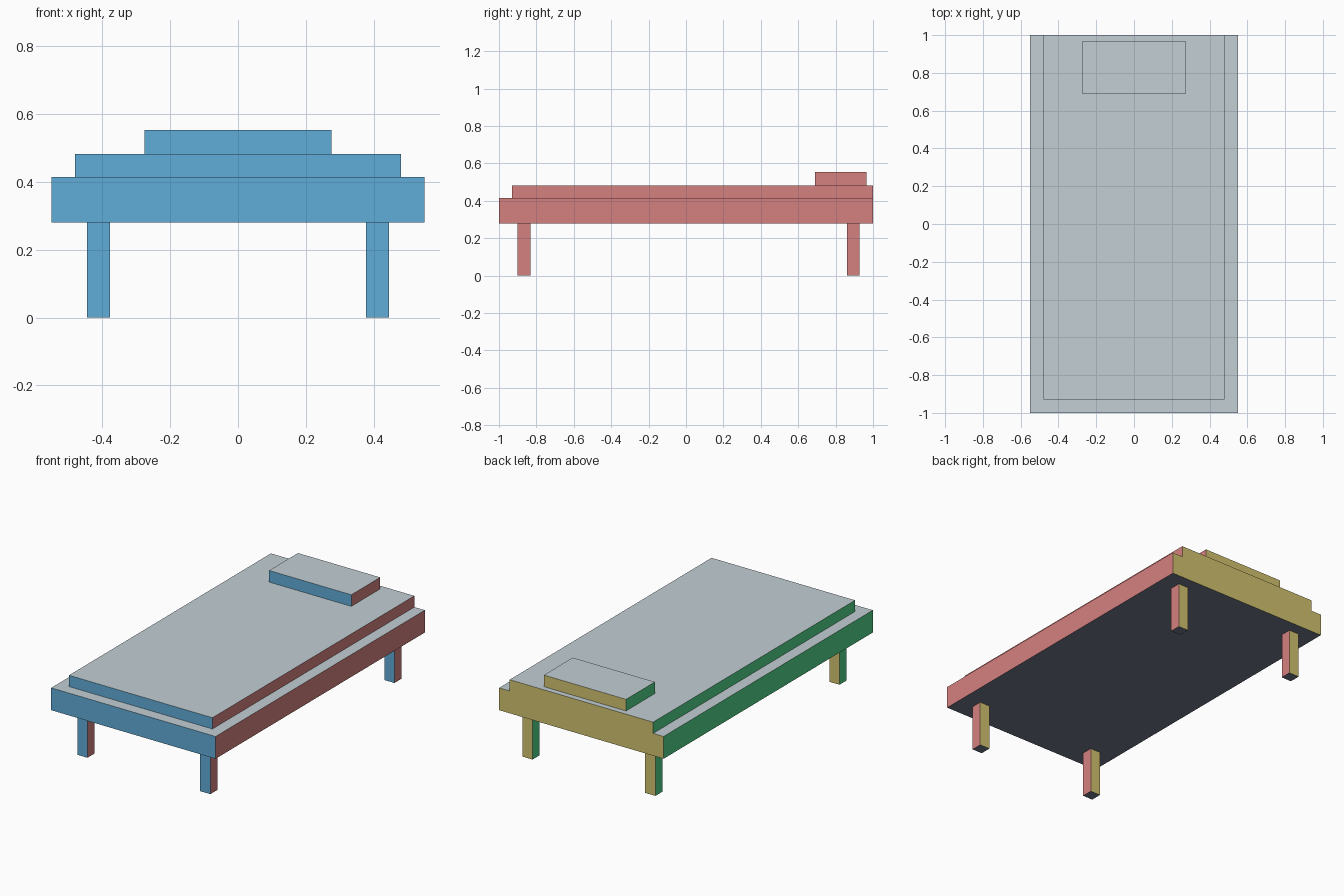
import bpy
import bmesh

cube = bpy.data.objects.get("Cube")
if cube:
    bpy.data.objects.remove(cube, do_unlink=True)


def linear(c):
    c /= 255
    return c / 12.92 if c <= 0.04045 else ((c + 0.055) / 1.055) ** 2.4


def make_material(name, rgb):
    mat = bpy.data.materials.new(name)
    mat.use_nodes = True
    color = tuple(linear(c) for c in rgb) + (1.0,)
    mat.diffuse_color = color
    mat.node_tree.nodes["Principled BSDF"].inputs["Base Color"].default_value = color
    return mat


# One colour for each direction a face can point: (axis, sign)
SIDES = {
    (1, -1): make_material("sky blue", (96, 172, 216)),
    (1, 1): make_material("straw yellow", (211, 196, 111)),
    (0, 1): make_material("dusty pink", (213, 128, 128)),
    (0, -1): make_material("leaf green", (82, 212, 137)),
    (2, 1): make_material("pale grey", (195, 207, 213)),
    (2, -1): make_material("slate grey", (112, 120, 139)),
}
KEYS = list(SIDES)


def box(name, x, y, z):
    """Box between (min, max) limits, coloured by face direction."""
    bm = bmesh.new()
    bmesh.ops.create_cube(bm, size=1)
    for v in bm.verts:
        for i, (lo, hi) in enumerate((x, y, z)):
            v.co[i] = hi if v.co[i] > 0 else lo
    bm.normal_update()
    for f in bm.faces:
        axis = max(range(3), key=lambda i: abs(f.normal[i]))
        f.material_index = KEYS.index((axis, 1 if f.normal[axis] > 0 else -1))
    mesh = bpy.data.meshes.new(name)
    bm.to_mesh(mesh)
    bm.free()
    for mat in SIDES.values():
        mesh.materials.append(mat)
    obj = bpy.data.objects.new(name, mesh)
    bpy.context.collection.objects.link(obj)
    return obj


# Bed base, mattress flush with the back end, and pillow
box("bed_frame", (-0.55, 0.55), (-1.0, 1.0), (0.28, 0.415))
box("mattress", (-0.48, 0.48), (-0.93, 1.0), (0.415, 0.483))
box("pillow", (-0.275, 0.275), (0.69, 0.966), (0.483, 0.553))

# Four square legs
LEG = 0.068
for end, y in (("front", -0.90), ("back", 0.86)):
    for side, x in (("left", 0.377), ("right", -0.377 - LEG)):
        box(f"{end}_{side}_leg", (x, x + LEG), (y, y + LEG), (0.0, 0.28))
